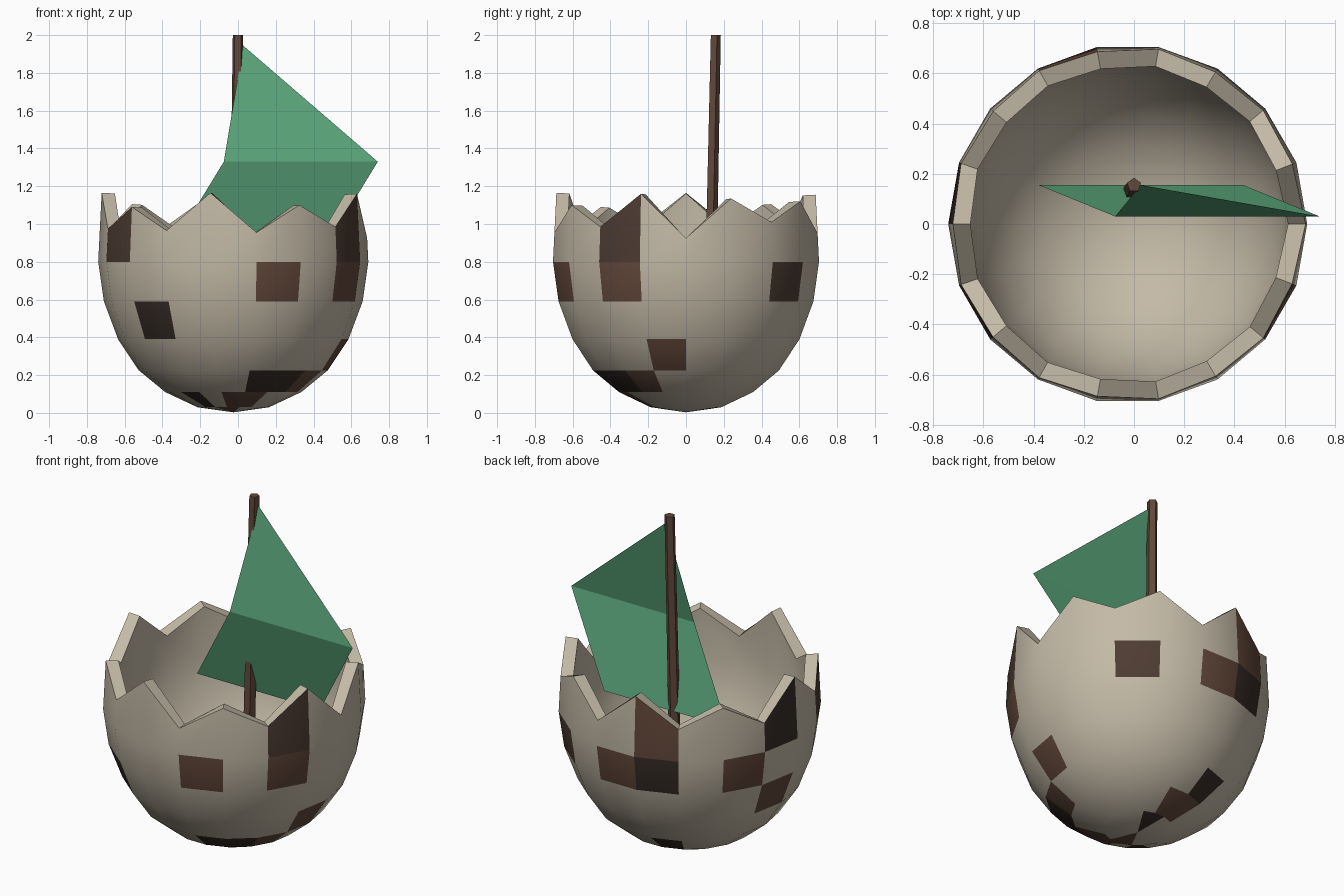
import bpy, bmesh, math
from mathutils import Vector

if "Cube" in bpy.data.objects:
    bpy.data.objects.remove(bpy.data.objects["Cube"])


def material(name, rgb):
    m = bpy.data.materials.new(name)
    m.diffuse_color = (*rgb, 1)
    m.use_nodes = True
    m.node_tree.nodes["Principled BSDF"].inputs["Base Color"].default_value = m.diffuse_color
    return m


shell_mat = material("eggshell beige", (0.55, 0.49, 0.385))
brown = material("speckle brown", (0.125, 0.065, 0.043))
mid = material("dark brown", (0.075, 0.045, 0.033))
black = material("blackish brown", (0.038, 0.026, 0.021))
green = material("sail green", (0.10, 0.37, 0.19))


def make_object(name, bm, mats):
    mesh = bpy.data.meshes.new(name)
    bm.to_mesh(mesh)
    bm.free()
    ob = bpy.data.objects.new(name, mesh)
    bpy.context.collection.objects.link(ob)
    for m in mats:
        mesh.materials.append(m)
    return ob


# Egg shell: rings from the bottom up, ending in a zigzag rim
N = 18
CX = -0.025
rings = [(0.19, 0.03), (0.36, 0.11), (0.50, 0.225), (0.61, 0.39), (0.685, 0.59), (0.715, 0.80)]
rim = [0.925, 1.135, 1.01, 1.12, 0.95, 1.155, 0.99, 1.105, 0.97,
       1.165, 0.975, 1.09, 0.965, 1.165, 0.955, 1.10, 0.985, 1.16]

# Speckles: (row, column) -> material slot; row 0 is the bottom cap
speckles = {
    1: [(1, 13), (1, 14), (1, 4), (1, 5), (2, 16), (3, 17), (4, 8), (5, 4),
        (5, 7), (5, 14), (5, 16), (6, 5), (0, 12), (0, 13)],
    2: [(5, 2), (6, 16), (6, 10)],
    3: [(0, 3), (0, 4), (1, 11), (2, 5), (2, 14), (2, 15), (4, 11), (5, 5), (6, 8)],
}
slot = {cell: s for s, cells in speckles.items() for cell in cells}

bm = bmesh.new()
pole = bm.verts.new((CX, 0, 0.003))
grid = []
for row in range(len(rings) + 1):
    loop = []
    for k in range(N):
        if row < len(rings):
            r, z = rings[row]
        else:
            z = rim[k]
            r = 0.715 - 0.05 * (z - 0.8)
        a = math.tau * k / N
        loop.append(bm.verts.new((CX + r * math.cos(a), r * math.sin(a), z)))
    grid.append(loop)
for row in range(len(rings) + 1):
    for k in range(N):
        j = (k + 1) % N
        if row == 0:
            f = bm.faces.new((pole, grid[0][j], grid[0][k]))
        else:
            f = bm.faces.new((grid[row - 1][k], grid[row - 1][j], grid[row][j], grid[row][k]))
        f.material_index = slot.get((row, k), 0)
# the second set of slots keeps the inside and the rim plain
shell = make_object("egg_shell", bm, [shell_mat, brown, mid, black] + [shell_mat] * 4)
mod = shell.modifiers.new("thickness", 'SOLIDIFY')
mod.thickness = 0.07
mod.offset = -1
mod.material_offset = 4
mod.material_offset_rim = 4
bpy.context.view_layer.objects.active = shell
shell.select_set(True)
bpy.ops.object.modifier_apply(modifier=mod.name)
bpy.ops.object.shade_smooth_by_angle(angle=math.radians(35))

# Mast: leaning five-sided pole standing in the bowl
bottom, top = Vector((-0.02, 0.115, 0.06)), Vector((0, 0.155, 2.0))
bm = bmesh.new()
ends = []
for centre, r in ((bottom, 0.036), (top, 0.029)):
    ends.append([bm.verts.new(centre + Vector((r * math.cos(a), r * math.sin(a), 0)))
                 for a in (math.pi / 2 + math.tau * i / 5 for i in range(5))])
for i in range(5):
    j = (i + 1) % 5
    bm.faces.new((ends[0][i], ends[0][j], ends[1][j], ends[1][i]))
bm.faces.new(ends[1])
bm.faces.new(ends[0][::-1])
make_object("mast", bm, [brown])

# Sail: a triangle folded along a ridge onto a slanted lower panel
bm = bmesh.new()
apex, left, right, low_right, low_left = [bm.verts.new(p) for p in (
    (0.027, 0.155, 1.945), (-0.075, 0.03, 1.33), (0.74, 0.03, 1.33),
    (0.435, 0.155, 0.83), (-0.38, 0.155, 0.83))]
bm.faces.new((apex, left, right))
bm.faces.new((left, low_left, low_right, right))
make_object("sail", bm, [green])
